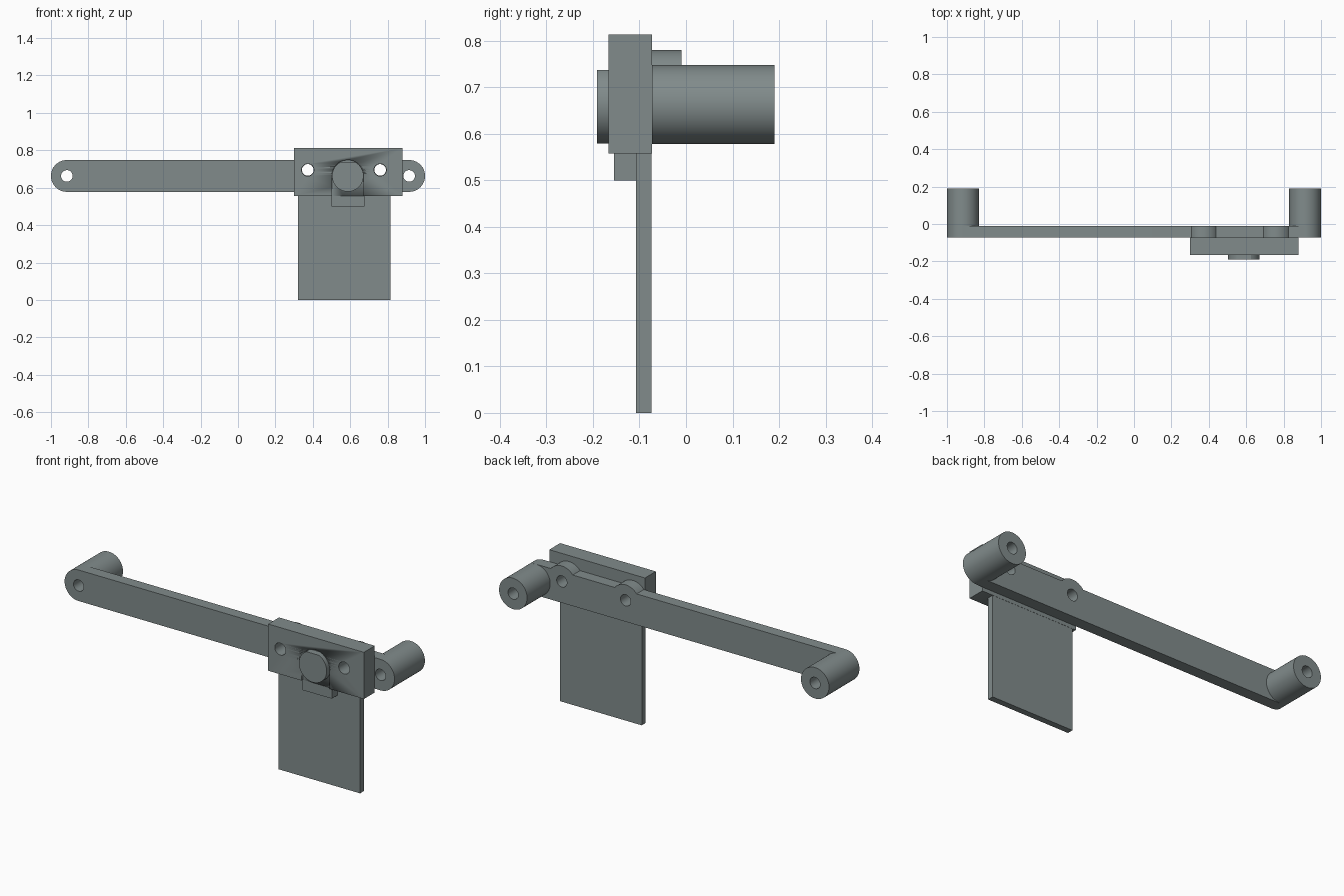
import bpy, bmesh, math

if "Cube" in bpy.data.objects:
    bpy.data.objects.remove(bpy.data.objects["Cube"])

metal = bpy.data.materials.new("grey metal")
metal.diffuse_color = (0.22, 0.26, 0.26, 1)
metal.use_nodes = True
metal.node_tree.nodes["Principled BSDF"].inputs["Base Color"].default_value = metal.diffuse_color

MID_Z, R, HOLE = 0.663, 0.085, 0.031
END_X = 1 - R
BOLTS = [(0.373, 0.695), (0.76, 0.695)]
PIN = (0.587, MID_Z)


def arc(c, r, a0, a1, n=32):
    """Points on an arc in the x-z plane, angles in radians."""
    return [(c[0] + r * math.cos(a0 + (a1 - a0) * i / n),
             c[1] + r * math.sin(a0 + (a1 - a0) * i / n)) for i in range(n + 1)]


def circle(c, r, n=48):
    return arc(c, r, 0, 2 * math.pi, n)[:-1]


def rect(x0, x1, z0, z1):
    return [(x0, z0), (x1, z0), (x1, z1), (x0, z1)]


def extrude(name, y0, y1, *loops):
    """Extrude an x-z outline (first loop) with holes (other loops) from y0 to y1."""
    cu = bpy.data.curves.new(name, 'CURVE')
    cu.dimensions, cu.fill_mode = '2D', 'BOTH'
    cu.extrude = (y1 - y0) / 2
    for pts in loops:
        s = cu.splines.new('POLY')
        s.points.add(len(pts) - 1)
        for p, (x, z) in zip(s.points, pts):
            p.co = (x, z, 0, 1)
        s.use_cyclic_u = True
    ob = bpy.data.objects.new(name, cu)
    bpy.context.collection.objects.link(ob)
    ob.rotation_euler.x = math.pi / 2
    ob.location.y = (y0 + y1) / 2
    bpy.ops.object.select_all(action='DESELECT')
    ob.select_set(True)
    bpy.context.view_layer.objects.active = ob
    bpy.ops.object.convert(target='MESH')
    ob = bpy.context.object
    ob.name = name
    bm = bmesh.new()
    bm.from_mesh(ob.data)
    bmesh.ops.remove_doubles(bm, verts=bm.verts, dist=1e-5)
    bmesh.ops.recalc_face_normals(bm, faces=bm.faces)
    bm.to_mesh(ob.data)
    bm.free()
    ob.data.materials.clear()
    ob.data.materials.append(metal)
    bpy.ops.object.shade_smooth_by_angle(angle=math.radians(30))
    return ob


# Long bar: rounded ends, with a round lobe rising above each bolt hole
h = math.pi / 2
outline = arc((END_X, MID_Z), R, -h, h)
for c in reversed(BOLTS):
    a = math.asin((MID_Z + R - c[1]) / R)
    outline += arc(c, R, a, math.pi - a, 20)
outline += arc((-END_X, MID_Z), R, h, 3 * h)
ends = [(-END_X, MID_Z), (END_X, MID_Z)]
extrude("bar", -0.073, -0.01, outline, *[circle(c, HOLE) for c in ends + BOLTS])

# Hollow standoffs behind both ends
for side, c in zip(("left", "right"), ends):
    extrude(side + "_standoff", -0.01, 0.19, circle(c, R), circle(c, HOLE))

# Clamp block with a shallow keyhole recess in its front
block = extrude("clamp_block", -0.167, -0.073, rect(0.30, 0.88, 0.557, 0.813),
                *[circle(c, HOLE + 0.002) for c in BOLTS])
keyhole = arc(PIN, R, 0, math.pi) + [(PIN[0] - R, 0.5), (PIN[0] + R, 0.5)]
cutter = extrude("keyhole_cutter", -0.2, -0.155, keyhole)
cutter.hide_render = True
cutter.hide_set(True)
cut = block.modifiers.new("keyhole", 'BOOLEAN')
cut.operation, cut.object, cut.solver = 'DIFFERENCE', cutter, 'EXACT'

# Round pin with a flat on top
a = math.asin(0.075 / R)
extrude("pin", -0.191, -0.155, arc(PIN, R - 0.001, math.pi - a, 2 * math.pi + a, 48))

# Latch tab under the block, and the hanging plate
extrude("latch_tab", -0.155, -0.107, rect(0.499, 0.677, 0.50, 0.557))
extrude("hanging_plate", -0.107, -0.074, rect(0.32, 0.815, 0, 0.557))
